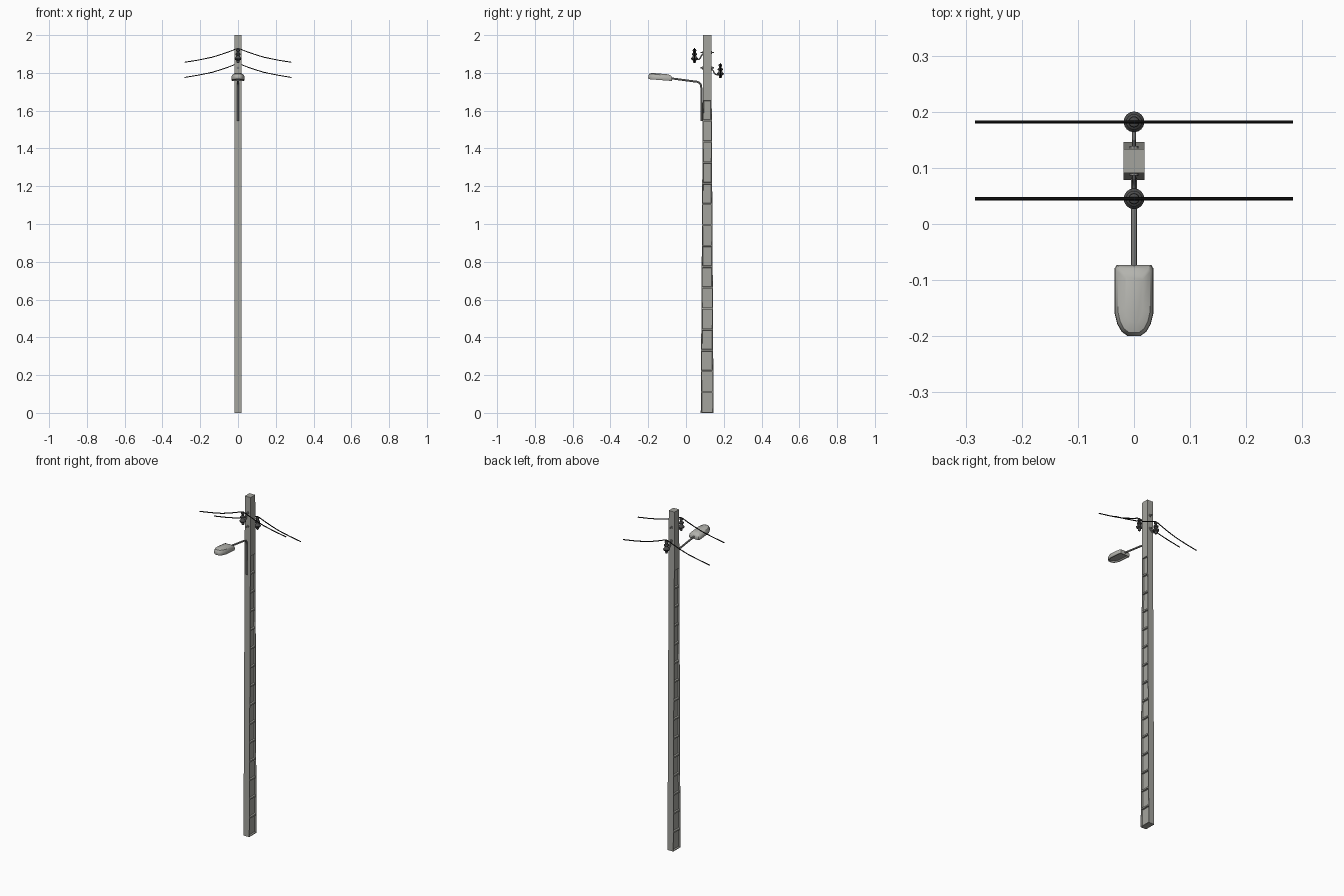
import bpy, bmesh, math
from mathutils import Vector

if "Cube" in bpy.data.objects:
    bpy.data.objects.remove(bpy.data.objects["Cube"])


def mat(name, r, g, b):
    m = bpy.data.materials.new(name)
    m.diffuse_color = (r, g, b, 1)
    m.use_nodes = True
    m.node_tree.nodes["Principled BSDF"].inputs["Base Color"].default_value = m.diffuse_color
    return m


CONCRETE = mat("concrete grey", 0.37, 0.37, 0.34)
STEEL = mat("steel grey", 0.30, 0.30, 0.29)
LAMP = mat("lamp grey", 0.45, 0.45, 0.42)
LENS = mat("lens grey", 0.40, 0.40, 0.39)
CERAMIC = mat("dark insulator", 0.07, 0.07, 0.07)
WIRE = mat("black wire", 0.008, 0.008, 0.008)


def finish(bm, name, mats, smooth=None):
    bmesh.ops.recalc_face_normals(bm, faces=bm.faces)
    me = bpy.data.meshes.new(name)
    bm.to_mesh(me)
    bm.free()
    ob = bpy.data.objects.new(name, me)
    bpy.context.collection.objects.link(ob)
    for m in mats:
        me.materials.append(m)
    if smooth:
        bpy.context.view_layer.objects.active = ob
        ob.select_set(True)
        bpy.ops.object.shade_smooth_by_angle(angle=math.radians(smooth))
        ob.select_set(False)
    return ob


def loft(bm, rings, cap=True):
    """Join rings of points with quads; returns the end caps."""
    vs = [[bm.verts.new(p) for p in r] for r in rings]
    n = len(vs[0])
    for a, b in zip(vs, vs[1:]):
        for i in range(n):
            bm.faces.new((a[i], a[(i + 1) % n], b[(i + 1) % n], b[i]))
    if cap:
        return bm.faces.new(vs[0]), bm.faces.new(vs[-1])


def tube(name, pts, r, material, sides=8):
    """Sweep a round section along a path."""
    pts = [Vector(p) for p in pts]
    rings = []
    normal_axis = Vector((0, 1, 0)) if abs(pts[0].x - pts[-1].x) > 0.1 else Vector((1, 0, 0))
    for i, p in enumerate(pts):
        t = (pts[min(i + 1, len(pts) - 1)] - pts[max(i - 1, 0)]).normalized()
        u = normal_axis
        v = t.cross(u).normalized()
        rings.append([p + r * (math.cos(a) * u + math.sin(a) * v)
                      for a in (2 * math.pi * k / sides for k in range(sides))])
    bm = bmesh.new()
    loft(bm, rings)
    return finish(bm, name, [material], 40)


def lathe(name, profile, origin, material, sides=16):
    """Turn a (radius, height) profile around z."""
    o = Vector(origin)
    bm = bmesh.new()
    loft(bm, [[o + Vector((r * math.cos(a), r * math.sin(a), z))
               for a in (2 * math.pi * k / sides for k in range(sides))] for r, z in profile])
    return finish(bm, name, [material], 40)


# Tapered concrete pole with recessed panels on both sides
PITCH, COUNT, HX = 0.1105, 15, 0.0187


def pole_y(z):
    t = z / 2
    return 0.078 + 0.013 * t, 0.146 - 0.012 * t


levels = [PITCH * i for i in range(COUNT + 1)] + [2.0]
bm = bmesh.new()
rings = []
for z in levels:
    y0, y1 = pole_y(z)
    rings.append([(-HX, y0, z), (HX, y0, z), (HX, y1, z), (-HX, y1, z)])
loft(bm, rings)
bmesh.ops.recalc_face_normals(bm, faces=bm.faces)
panels = [f for f in bm.faces if abs(f.normal.x) > 0.9 and f.calc_center_median().z < PITCH * COUNT]
bmesh.ops.inset_individual(bm, faces=panels, thickness=0.006)
bmesh.ops.inset_individual(bm, faces=panels, thickness=0.002, depth=-0.009)
finish(bm, "pole", [CONCRETE])

# Lamp arm
tube("lamp_arm", [(0, 0.081, 1.545), (0, 0.081, 1.72), (0, 0.079, 1.737), (0, 0.071, 1.748),
                  (0, 0.058, 1.753), (0, -0.085, 1.772)], 0.0052, STEEL)

# Lamp head: outline lofted upwards into a shallow dome, glass recessed below
half = [(0.031, -0.073), (0.035, -0.080), (0.035, -0.158), (0.030, -0.178), (0.022, -0.192), (0.011, -0.2)]
outline = half + [(-x, y) for x, y in reversed(half)]


def lamp_ring(sx, sy, h, tail):
    ring = []
    for x, y in outline:
        yy = -0.135 + (y + 0.135) * sy
        k = (yy + 0.2) / 0.127
        ring.append((x * sx, yy, 1.767 - 0.010 * k + h * (1 - k + tail * k)))
    return ring


bm = bmesh.new()
bottom, top = loft(bm, [lamp_ring(0.93, 0.97, 0, 1), lamp_ring(1, 1, 0.007, 1),
                        lamp_ring(0.97, 0.99, 0.018, 0.95), lamp_ring(0.82, 0.9, 0.029, 0.92),
                        lamp_ring(0.45, 0.66, 0.035, 0.95)])
bmesh.ops.recalc_face_normals(bm, faces=bm.faces)
bmesh.ops.inset_individual(bm, faces=[bottom], thickness=0.006)
bmesh.ops.inset_individual(bm, faces=[bottom], thickness=0.002, depth=-0.006)
bottom.material_index = 1
finish(bm, "lamp_head", [LAMP, LENS], 35)

# Insulators, hooks, bolts and wires, one set on each side of the pole
profile = [(0.005, 0.0), (0.008, 0.004), (0.008, 0.014), (0.016, 0.018), (0.0185, 0.025),
           (0.010, 0.034), (0.008, 0.040), (0.014, 0.043), (0.014, 0.049), (0.007, 0.054),
           (0.007, 0.062), (0.010, 0.065), (0.009, 0.072), (0.004, 0.075)]
for side, y, base, s in (("front", 0.045, 1.852, 1), ("back", 0.182, 1.772, -1)):
    lathe(side + "_insulator", profile, (0, y, base), CERAMIC)
    near, far = pole_y(base)[::s]
    zb = base + 0.055
    # Curved hook carrying the insulator
    tube(side + "_hook", [(0, near + s * 0.004, zb - 0.008), (0, near - s * 0.008, zb - 0.014),
                          (0, near - s * 0.014, zb - 0.027), (0, near - s * 0.023, zb - 0.036),
                          (0, y + s * 0.008, zb - 0.037), (0, y, zb - 0.046)], 0.0035, STEEL)
    # Through bolt with washers
    tube(side + "_bolt", [(0, near - s * 0.012, zb), (0, far + s * 0.014, zb)], 0.003, STEEL)
    for nm, yy, d in (("near", near, -s), ("far", far, s)):
        tube(f"{side}_{nm}_washer", [(0, yy - d * 0.002, zb), (0, yy + d * 0.004, zb)], 0.008, STEEL)
    # Sagging wire
    arm = [(0.283, 0.004), (0.21, 0.016), (0.137, 0.031), (0.085, 0.047), (0.045, 0.061), (0.015, 0.073)]
    path = [(-x, y, base + h) for x, h in arm] + [(0, y, base + 0.077)]
    path += [(x, y, base + h) for x, h in reversed(arm)]
    tube(side + "_wire", path, 0.0028, WIRE, 6)
